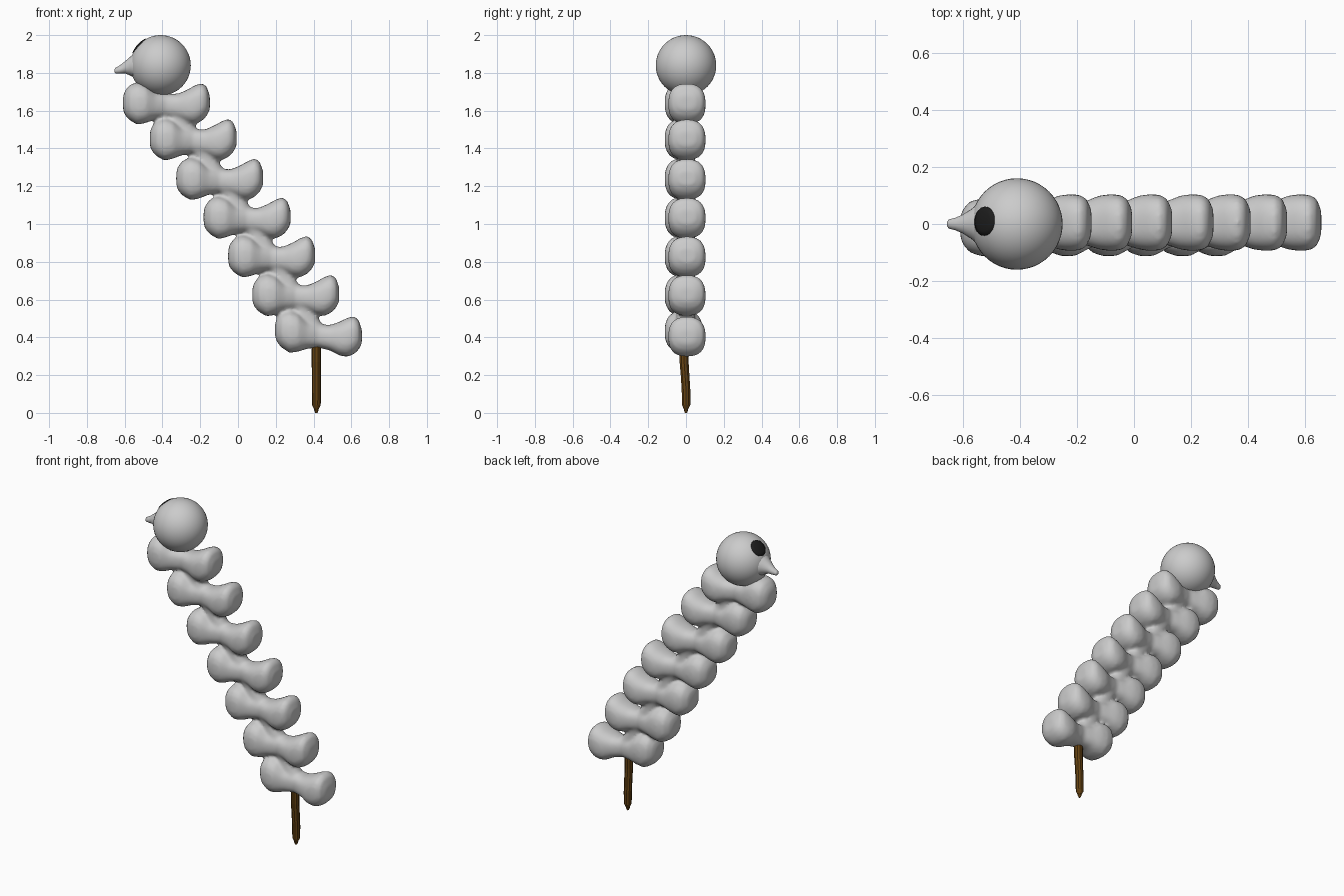
import bpy, bmesh, math
from mathutils import Vector

cube = bpy.data.objects.get("Cube")
if cube:
    bpy.data.objects.remove(cube, do_unlink=True)


def material(name, rgb):
    m = bpy.data.materials.new(name)
    m.use_nodes = True
    m.diffuse_color = (*rgb, 1)
    m.node_tree.nodes["Principled BSDF"].inputs["Base Color"].default_value = (*rgb, 1)
    return m


GREY = material("pale grey", (0.6, 0.6, 0.6))
BROWN = material("wood brown", (0.13, 0.055, 0.006))
BLACK = material("eye black", (0.012, 0.012, 0.012))


def finish(name, bm, mat, smooth=True):
    bmesh.ops.recalc_face_normals(bm, faces=bm.faces)
    for f in bm.faces:
        f.smooth = smooth
    me = bpy.data.meshes.new(name)
    bm.to_mesh(me)
    bm.free()
    me.materials.append(mat)
    ob = bpy.data.objects.new(name, me)
    bpy.context.collection.objects.link(ob)
    return ob


def loft(bm, rings, frame, n=24, power=1.0):
    """Skin rings of (centre, half_a, half_b); frame gives the two ring axes."""
    a_axis, b_axis = (Vector(v) for v in frame)
    sq = lambda v: math.copysign(abs(v) ** power, v)
    loops = []
    for c, ha, hb in rings:
        angles = [2 * math.pi * i / n for i in range(n)]
        loops.append([bm.verts.new(Vector(c) + a_axis * ha * sq(math.cos(t))
                                   + b_axis * hb * sq(math.sin(t))) for t in angles])
    for lo, hi in zip(loops, loops[1:]):
        for i in range(n):
            j = (i + 1) % n
            bm.faces.new((lo[i], lo[j], hi[j], hi[i]))
    bm.faces.new(loops[0])
    bm.faces.new(loops[-1])


YZ = ((0, 1, 0), (0, 0, 1))
XY = ((1, 0, 0), (0, 1, 0))

# Body: a leaning stack of dumbbell segments, blended together
# profile: x, bottom, top, half depth, depth shift
bone = [
    (-.232, -.03, .03, .03, -.01), (-.224, -.06, .062, .06, -.01),
    (-.198, -.09, .096, .09, -.01), (-.155, -.115, .112, .102, -.012),
    (-.11, -.105, .10, .10, -.012), (-.06, -.085, .06, .08, -.005),
    (0, -.075, .05, .062, 0), (.06, -.085, .05, .075, .003),
    (.11, -.108, .072, .094, .005), (.15, -.112, .095, .10, .005),
    (.185, -.095, .107, .098, .005), (.21, -.07, .09, .085, .005),
    (.228, -.035, .04, .045, .005),
]
centres = [(-.377, 1.64), (-.235, 1.45), (-.095, 1.24), (.05, 1.035),
           (.18, .83), (.308, .625), (.428, .42)]
bm = bmesh.new()
for k, (cx, cz) in enumerate(centres):
    tilt = .08 if k == len(centres) - 1 else 0
    rings = [((cx + x, dy, cz + (lo + hi) / 2 - tilt * x), hy, (hi - lo) / 2)
             for x, lo, hi, hy, dy in bone]
    loft(bm, rings, YZ, power=.8)
# short necks between neighbouring segments
for (xa, za), (xb, zb) in zip(centres, centres[1:]):
    loft(bm, [((xa + .005, 0, za - .03), .06, .05),
              ((xb - .07, 0, zb + .1), .055, .05),
              ((xb - .02, 0, zb + .02), .06, .05)], XY)
body = finish("segmented_body", bm, GREY)
remesh = body.modifiers.new("blend", 'REMESH')
remesh.mode = 'VOXEL'
remesh.voxel_size = .011
remesh.use_smooth_shade = True
soften = body.modifiers.new("soften", 'SMOOTH')
soften.factor = .5
soften.iterations = 7

# Head
HEAD, R = Vector((-.41, 0, 1.84)), .16
bm = bmesh.new()
bmesh.ops.create_uvsphere(bm, u_segments=48, v_segments=24, radius=R)
bmesh.ops.translate(bm, verts=bm.verts, vec=HEAD)
finish("head", bm, GREY)

# Beak: concave cone with a rounded tip
bm = bmesh.new()
beak = [(-.655, 1.812, .007, .008), (-.648, 1.812, .015, .016), (-.625, 1.818, .022, .022),
        (-.6, 1.829, .031, .033), (-.57, 1.836, .05, .052), (-.535, 1.84, .075, .082),
        (-.48, 1.84, .1, .11)]
loft(bm, [((x, 0, z), hy, hz) for x, z, hz, hy in beak], YZ)
finish("beak", bm, GREY)

# Single eye: thin disc wrapped onto the head
bm = bmesh.new()
aim = Vector((-.117, .01, .106)).normalized()
side = aim.cross(Vector((0, 1, 0))).normalized()
up = aim.cross(side)
hub = bm.verts.new(HEAD + aim * (R + .004))
last = None
for r, lift in ((.017, .004), (.034, .004), (.05, .003), (.052, -.003)):
    ring = []
    for i in range(32):
        t = 2 * math.pi * i / 32
        d = (aim * math.sqrt(R * R - r * r) + (side * math.cos(t) + up * math.sin(t)) * r).normalized()
        ring.append(bm.verts.new(HEAD + d * (R + lift)))
    for i in range(32):
        j = (i + 1) % 32
        if last:
            bm.faces.new((last[i], ring[i], ring[j], last[j]))
        else:
            bm.faces.new((hub, ring[i], ring[j]))
    last = ring
finish("eye", bm, BLACK)

# Stick: slightly crooked, with a stubby point
bm = bmesh.new()
stick = [(0, 0, .006), (.012, 0, .011), (.022, 0, .013), (.042, .001, .023), (.12, 0, .024),
         (.2, -.005, .024), (.27, -.01, .025), (.4, -.01, .025)]
loft(bm, [((.415, y, z), r, r) for z, y, r in stick], XY, n=10)
finish("stick", bm, BROWN, smooth=False)
